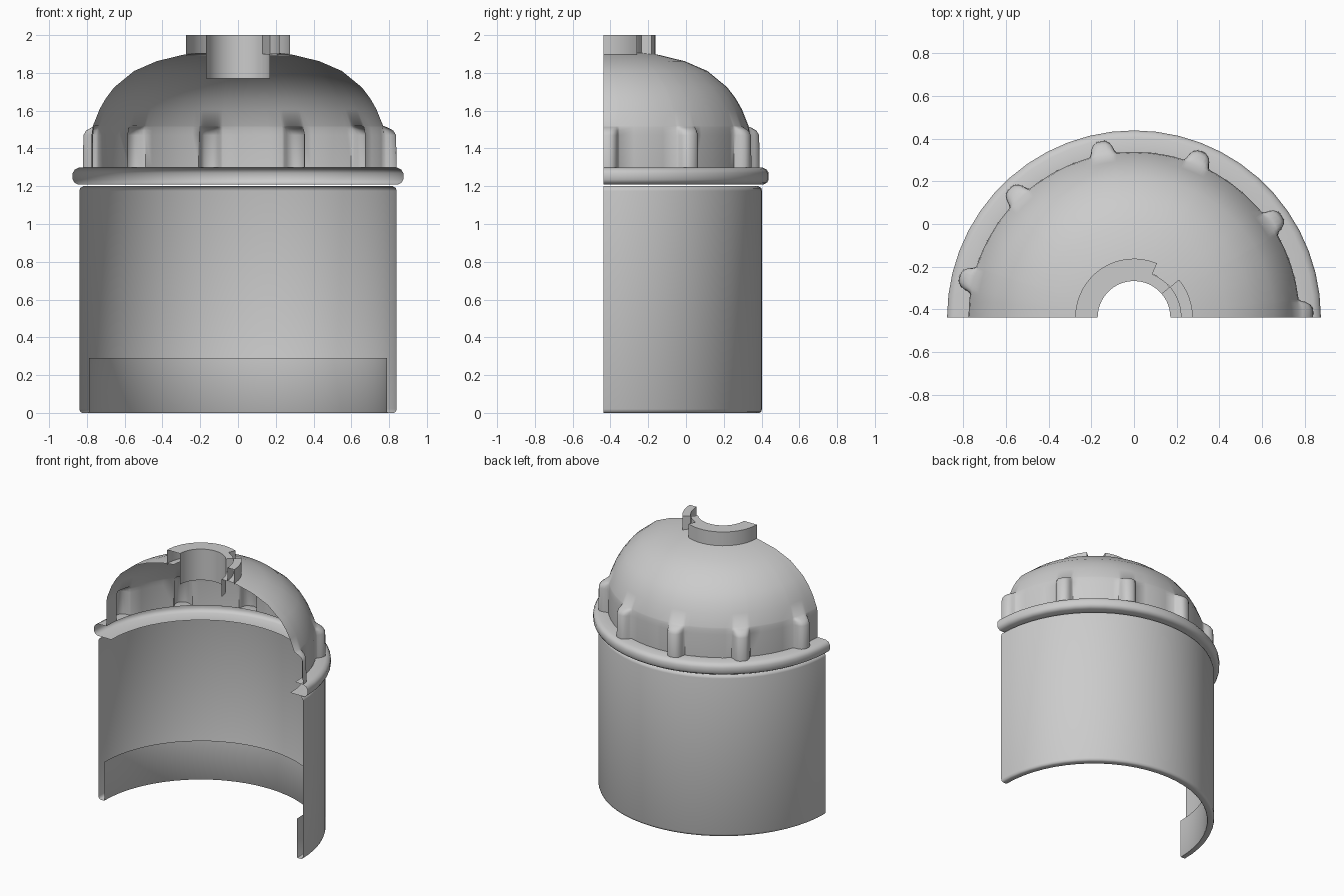
import bpy, bmesh
from math import sin, cos, radians

if "Cube" in bpy.data.objects:
    bpy.data.objects.remove(bpy.data.objects["Cube"])

AXIS_Y = -0.437                                   # cut plane and revolve axis
RIBS = [1.5 + 33.1 * k for k in range(6)]         # rib angles in degrees
BUMP = [(0, 1), (1.5, 0.97), (2.7, 0.8), (3.6, 0.5), (4.1, 0.2), (4.8, 0)]


def polar(r, a, z):
    return (r * cos(radians(a)), AXIS_Y + r * sin(radians(a)), z)


def spread(a0, a1, n):
    return [a0 + (a1 - a0) * i / n for i in range(n + 1)]


def bump(a):
    d = min(abs(a - c) for c in RIBS)
    for (d0, h0), (d1, h1) in zip(BUMP, BUMP[1:]):
        if d <= d1:
            return h0 + (h1 - h0) * (d - d0) / (d1 - d0)
    return 0


def sheet(bm, profile, angles):
    """Open half-revolved sheet; a third profile value is the rib height."""
    rows = []
    for p in profile:
        rib = p[2] if len(p) > 2 else 0
        rows.append([bm.verts.new(polar(p[0] + rib * bump(a), a, p[1]))
                     for a in angles])
    for lo, hi in zip(rows, rows[1:]):
        for i in range(len(angles) - 1):
            bm.faces.new((lo[i], lo[i + 1], hi[i + 1], hi[i]))


def radial_quad(bm, a, r0, r1, z0, z1):
    bm.faces.new([bm.verts.new(polar(r, a, z))
                  for r, z in ((r0, z0), (r1, z0), (r1, z1), (r0, z1))])


def finish(bm, name, angle=35):
    bmesh.ops.remove_doubles(bm, verts=bm.verts, dist=1e-5)
    me = bpy.data.meshes.new(name)
    bm.to_mesh(me)
    bm.free()
    ob = bpy.data.objects.new(name, me)
    bpy.context.collection.objects.link(ob)
    bpy.ops.object.select_all(action='DESELECT')
    ob.select_set(True)
    bpy.context.view_layer.objects.active = ob
    bpy.ops.object.shade_smooth_by_angle(angle=radians(angle))


# Body wall with bevelled rims and the short inner band at the bottom
bm = bmesh.new()
sheet(bm, [(0.79, 0.29), (0.79, 0.004), (0.793, 0), (0.825, 0), (0.835, 0.006),
           (0.84, 0.02), (0.84, 1.175), (0.836, 1.19), (0.82, 1.2)],
      spread(0, 180, 30))
finish(bm, "body_shell", 50)

# Domed cap with hollow grip ribs pressed out of the sheet
angles = set(spread(0, 180, 30))
for c in RIBS:
    angles = {a for a in angles if abs(a - c) > 5 or a in (0, 180)}
for c in RIBS:
    angles |= {c + s * d for d, _ in BUMP for s in (-1, 1)
               if 0 < c + s * d < 180}
bm = bmesh.new()
sheet(bm, [(0.775, 1.3, 0.065), (0.775, 1.47, 0.062), (0.772, 1.495, 0.05),
           (0.77, 1.512, 0.02), (0.768, 1.52), (0.733, 1.607), (0.7, 1.665),
           (0.655, 1.724), (0.55, 1.81), (0.43, 1.862), (0.29, 1.896),
           (0.22, 1.905)], sorted(angles))
finish(bm, "domed_cap", 50)

# Rim flange below the ribs, with the inward plate underneath
bm = bmesh.new()
sheet(bm, [(0.735, 1.21), (0.85, 1.21), (0.867, 1.22), (0.875, 1.235),
           (0.875, 1.27), (0.865, 1.287), (0.843, 1.298), (0.775, 1.3)],
      spread(0, 180, 26))
finish(bm, "rim_flange", 50)

# Neck collar: full wall, thin wall in the notch, and the outer tab
bm = bmesh.new()
sheet(bm, [(0.17, 1.77), (0.17, 2), (0.275, 2), (0.275, 1.89)],
      spread(67, 180, 16))
sheet(bm, [(0.17, 1.77), (0.17, 2), (0.22, 2), (0.22, 1.9)], spread(40, 67, 4))
sheet(bm, [(0.17, 1.77), (0.17, 1.9), (0.22, 1.9), (0.22, 2), (0.275, 2),
           (0.275, 1.89)], spread(0, 40, 6))
radial_quad(bm, 67, 0.22, 0.275, 1.89, 2)
radial_quad(bm, 40, 0.22, 0.275, 1.89, 2)
radial_quad(bm, 40, 0.17, 0.22, 1.9, 2)
finish(bm, "neck_collar")
